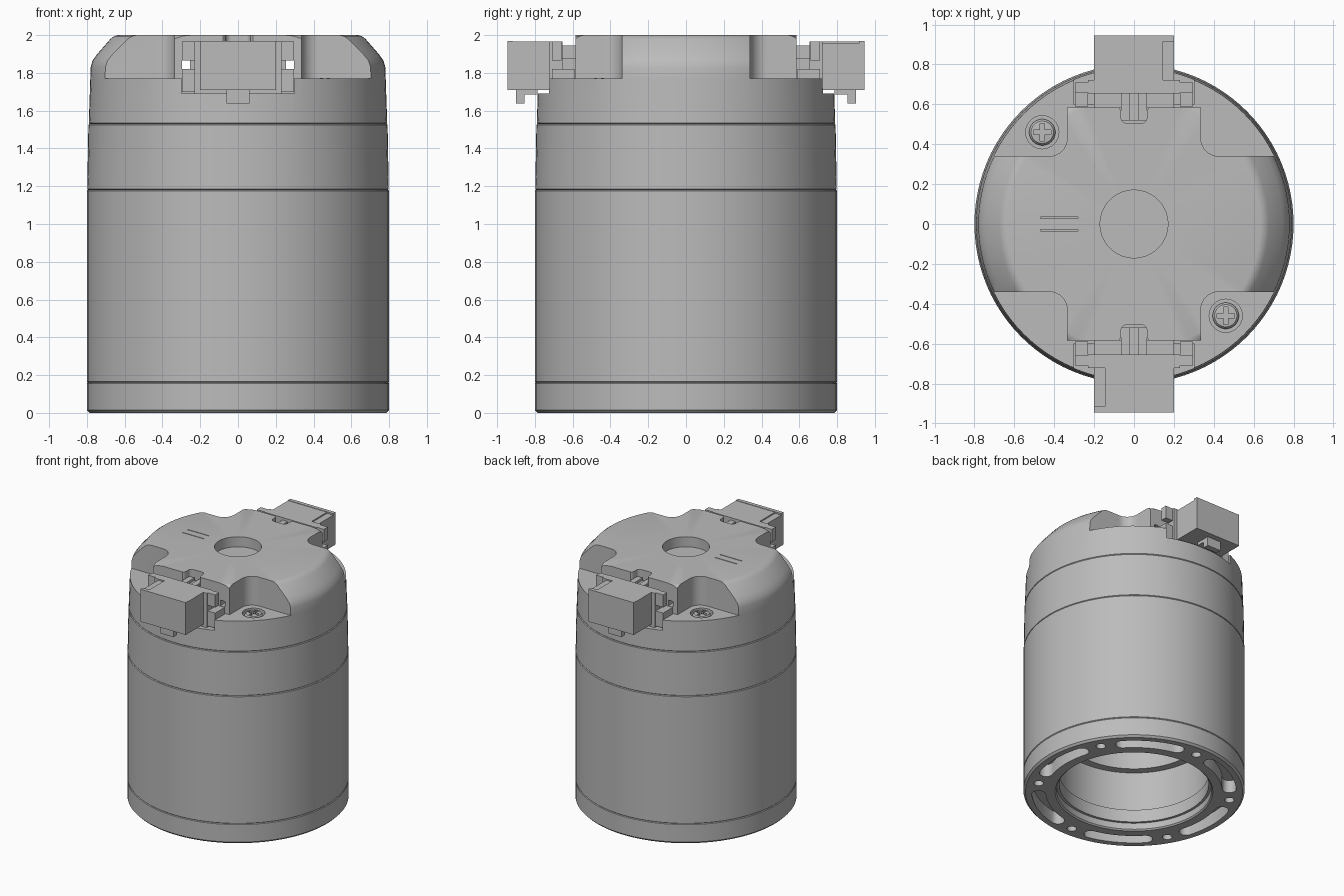
import bpy, bmesh
from math import sin, cos, pi, radians
from mathutils import Matrix, Vector

if "Cube" in bpy.data.objects:
    bpy.data.objects.remove(bpy.data.objects["Cube"])

grey = bpy.data.materials.new("plain grey")
grey.use_nodes = True
grey.diffuse_color = (0.5, 0.5, 0.5, 1)
grey.node_tree.nodes["Principled BSDF"].inputs["Base Color"].default_value = (0.5, 0.5, 0.5, 1)


def finish(name, bm):
    bmesh.ops.remove_doubles(bm, verts=bm.verts, dist=1e-5)
    bmesh.ops.recalc_face_normals(bm, faces=bm.faces)
    mesh = bpy.data.meshes.new(name)
    bm.to_mesh(mesh)
    bm.free()
    mesh.materials.append(grey)
    ob = bpy.data.objects.new(name, mesh)
    bpy.context.scene.collection.objects.link(ob)
    return ob


def lathe(name, profile, steps=96, at=(0, 0)):
    """Revolve a closed (radius, z) outline around z."""
    bm = bmesh.new()
    vs = [bm.verts.new((r, 0, z)) for r, z in profile]
    es = [bm.edges.new((a, b)) for a, b in zip(vs, vs[1:] + vs[:1])]
    bmesh.ops.spin(bm, geom=vs + es, cent=(0, 0, 0), axis=(0, 0, 1),
                   angle=2 * pi, steps=steps, use_duplicate=False)
    bmesh.ops.remove_doubles(bm, verts=bm.verts, dist=1e-5)
    loose = [e for e in bm.edges if not e.link_faces]
    bmesh.ops.delete(bm, geom=loose, context="EDGES")
    bmesh.ops.translate(bm, verts=bm.verts, vec=(*at, 0))
    return finish(name, bm)


def add_prism(bm, outline, z0, z1):
    face = bm.faces.new([bm.verts.new((x, y, z0)) for x, y in outline])
    top = bmesh.ops.extrude_face_region(bm, geom=[face])["geom"]
    bmesh.ops.translate(bm, vec=(0, 0, z1 - z0),
                        verts=[v for v in top if isinstance(v, bmesh.types.BMVert)])


def prism(name, outline, z0, z1):
    bm = bmesh.new()
    add_prism(bm, outline, z0, z1)
    return finish(name, bm)


def boxes(name, spans):
    """Axis-aligned boxes given as low corner, high corner."""
    bm = bmesh.new()
    for lo, hi in spans:
        lo, hi = Vector(lo), Vector(hi)
        m = Matrix.Translation((lo + hi) / 2) @ Matrix.Diagonal((*(hi - lo), 1))
        bmesh.ops.create_cube(bm, size=1, matrix=m)
    return finish(name, bm)


def cylinder(name, x, y, r, z0, z1, steps=32):
    ring = [(x + r * cos(2 * pi * i / steps), y + r * sin(2 * pi * i / steps)) for i in range(steps)]
    return prism(name, ring, z0, z1)


def cut(ob, cutter):
    mod = ob.modifiers.new("cut", "BOOLEAN")
    mod.operation, mod.solver, mod.object = "DIFFERENCE", "EXACT", cutter
    bpy.context.view_layer.objects.active = ob
    bpy.ops.object.modifier_apply(modifier=mod.name)
    bpy.data.objects.remove(cutter)


def arc(cx, cy, r, a0, a1, n=10):
    return [(cx + r * cos(radians(a0 + (a1 - a0) * i / n)),
             cy + r * sin(radians(a0 + (a1 - a0) * i / n))) for i in range(n + 1)]


# Mounting ring with six curved slots and six holes
base = lathe("base_ring", [(.56, .01), (.57, 0), (.785, 0), (.8, .015),
                           (.8, .155), (.795, .16), (.54, .16), (.54, .06), (.56, .06)])
R, W = .69, .05
for k in range(6):
    mid = 60 * k
    a, b = mid - 17, mid + 17
    ends = [(R * cos(radians(t)), R * sin(radians(t))) for t in (a, b)]
    slot = arc(0, 0, R + W, a, b) + arc(*ends[1], W, b, b + 180, 8)[1:-1] \
        + arc(0, 0, R - W, b, a) + arc(*ends[0], W, a + 180, a + 360, 8)[1:-1]
    cut(base, prism("slot_cutter", slot, -.1, .1))
    h = radians(mid + 30)
    cut(base, cylinder("hole_cutter", .7 * cos(h), .7 * sin(h), .035, -.1, .12, 20))

# Hollow body and upper band, with fine seams
body = lathe("main_housing", [(.795, .16), (.8, .165), (.8, 1.175), (.795, 1.18),
                              (.5, 1.18), (.5, .48), (.56, .48), (.56, .16)])
band = lathe("upper_band", [(.792, 1.18), (.798, 1.185), (.792, 1.525), (.787, 1.53),
                            (.6, 1.53), (.6, 1.18)])

# Cap with rounded shoulder
cap = lathe("top_cap", [(0, 1.53), (.785, 1.53), (.79, 1.535), (.782, 1.77), (.78, 1.83),
                        (.77, 1.865), (.745, 1.9), (.675, 1.98), (.655, 1.995), (.635, 2), (0, 2)])
for sx in (1, -1):
    for sy in (1, -1):
        corner = [(.335, 1)] + arc(.425, .43, .09, 180, 270) + [(1, .34), (1, 1)]
        cut(cap, prism("corner_cutter", [(sx * x, sy * y) for x, y in corner], 1.77, 2.1))
for s in (1, -1):
    cut(cap, boxes("end_cutter", [((-.34, min(s * .585, s), 1.77), (.34, max(s * .585, s), 2.1))]))
    cut(cap, boxes("pocket_cutter", [((-.3, min(s * .6, s), 1.69), (.3, max(s * .6, s), 1.85))]))
    notch = arc(.035, .535, .03, 0, -90, 6) + arc(-.035, .535, .03, -90, -180, 6) \
        + arc(-.095, .56, .03, 0, 90, 6) + [(-.125, .7), (.125, .7)] + arc(.095, .56, .03, 90, 180, 6)
    cut(cap, prism("notch_cutter", [(x, s * y) for x, y in notch], 1.78, 2.1))
    # Narrow sight channel through the cap
    cut(cap, boxes("channel_cutter", [((s * .275 - .021, -.7, 1.82), (s * .275 + .021, .7, 1.865))]))
    # Fine marker grooves
    cut(cap, boxes("groove_cutter", [((-.47, s * .031 - .003, 1.99), (-.28, s * .031 + .003, 2.1))]))
    cut(cap, cylinder("counterbore_cutter", -s * .46, s * .46, .083, 1.73, 1.9))
cut(cap, cylinder("centre_cutter", 0, 0, .17, 1.92, 2.1, 64))

parts = [base, body, band, cap]

# Cross-head screws
for s, label in ((1, "back"), (-1, "front")):
    x, y = -s * .46, s * .46
    screw = lathe(label + "_screw", [(0, 1.7), (.066, 1.7), (.066, 1.755), (.056, 1.768), (0, 1.775)], 32, (x, y))
    for a, b in ((.045, .011), (.011, .045)):
        cut(screw, boxes("cross_cutter", [((x - a, y - b, 1.745), (x + a, y + b, 1.9))]))
    parts.append(screw)

# Plug connectors, front one turned half round for the back
for turn, label in ((0, "front"), (pi, "back")):
    plug = boxes(label + "_plug", [
        ((-.2, -.92, 1.71), (.2, -.7, 1.955)),
        ((-.2, -.945, 1.71), (.2, -.915, 1.968)),
        ((-.145, -.915, 1.95), (.2, -.715, 1.965)),
        ((-.06, -.9, 1.685), (.06, -.785, 1.712)),
        ((-.06, -.9, 1.638), (.06, -.855, 1.69))])
    socket = boxes(label + "_socket", [
        ((-.23, -.722, 1.69), (.23, -.655, 1.965)),
        ((-.2, -.66, 1.69), (.2, -.585, 1.88)),
        ((-.065, -.715, 1.88), (-.02, -.52, 1.945)),
        ((.02, -.715, 1.88), (.065, -.52, 1.945)),
        ((-.02, -.715, 1.88), (.02, -.52, 1.925))])
    ears = boxes(label + "_socket_ears", [
        ((min(s * .23, s * .296), y0, z0), (max(s * .23, s * .296), y1, z1))
        for s in (1, -1)
        for y0, y1, z0, z1 in ((-.71, -.66, 1.7, 1.82), (-.71, -.66, 1.865, 1.965),
                               (-.66, -.59, 1.7, 1.82))])
    for ob in (plug, socket, ears):
        ob.data.transform(Matrix.Rotation(turn, 4, "Z"))
        parts.append(ob)

# Smooth round walls, keep edges crisp
bpy.ops.object.select_all(action="DESELECT")
for ob in parts:
    ob.select_set(True)
bpy.context.view_layer.objects.active = cap
bpy.ops.object.shade_smooth_by_angle(angle=radians(25))
